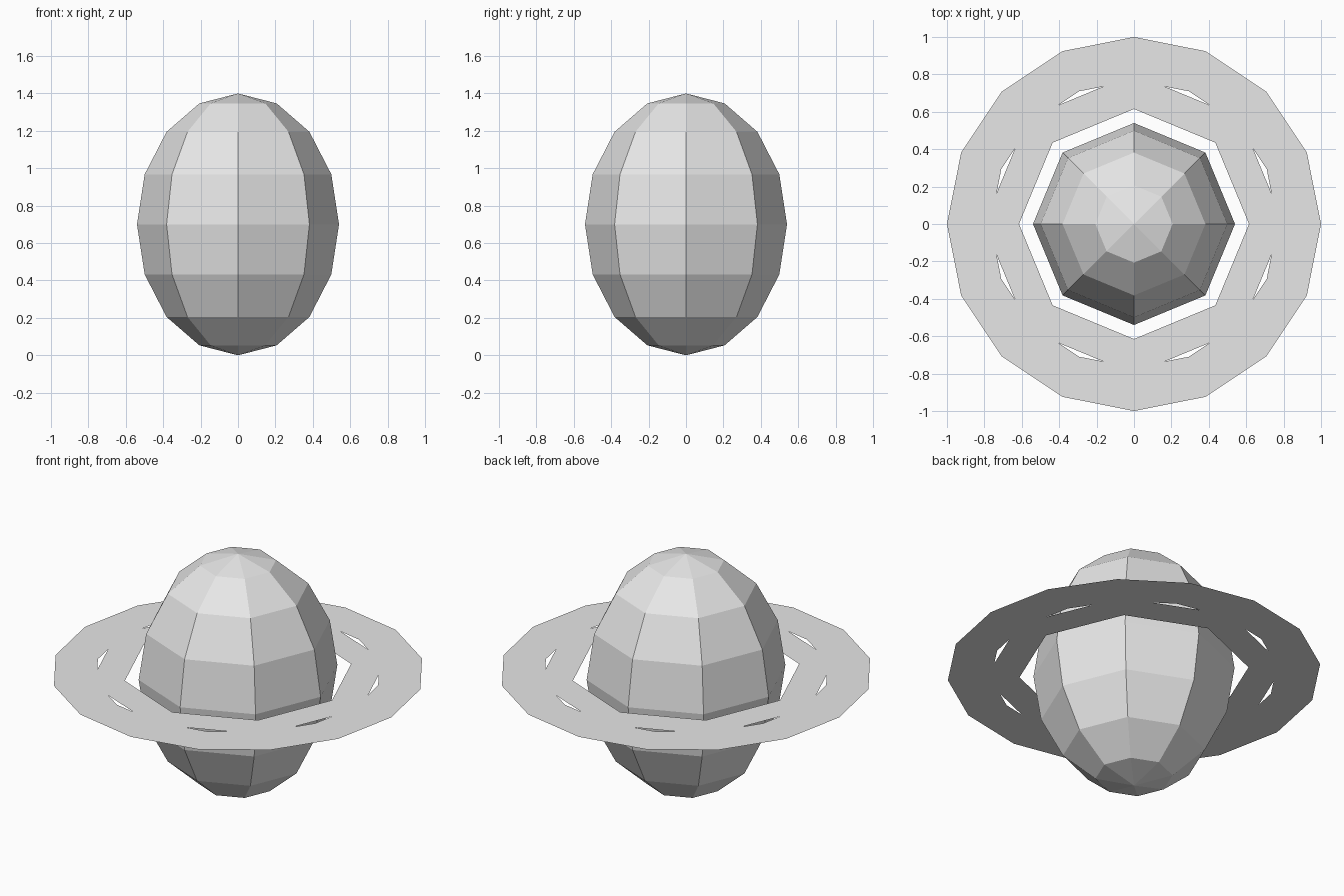
import bpy
import bmesh
from math import cos, sin, tau
from mathutils import Matrix

cube = bpy.data.objects.get("Cube")
if cube:
    bpy.data.objects.remove(cube, do_unlink=True)

HEIGHT = 1.4
MID = HEIGHT / 2

# One plain grey for the whole model
grey = bpy.data.materials.new("light_grey")
grey.use_nodes = True
colour = (0.8, 0.8, 0.8, 1)
grey.diffuse_color = colour
grey.node_tree.nodes["Principled BSDF"].inputs["Base Color"].default_value = colour


def add_object(name, bm, z):
    mesh = bpy.data.meshes.new(name)
    bm.to_mesh(mesh)
    bm.free()
    mesh.materials.append(grey)
    obj = bpy.data.objects.new(name, mesh)
    obj.location.z = z
    bpy.context.collection.objects.link(obj)
    return obj


def flat_ring(name, sides, inner, outer, z):
    """Sheet-thin ring of quads facing upward, with a corner on each axis."""
    bm = bmesh.new()
    loops = [[bm.verts.new((r * cos(tau * i / sides), r * sin(tau * i / sides), 0))
              for i in range(sides)] for r in (inner, outer)]
    for i in range(sides):
        j = (i + 1) % sides
        bm.faces.new((loops[0][i], loops[1][i], loops[1][j], loops[0][j]))
    return add_object(name, bm, z)


# Planet: faceted sphere stretched upward
bm = bmesh.new()
bmesh.ops.create_uvsphere(bm, u_segments=8, v_segments=8, radius=1,
                          matrix=Matrix.Diagonal((0.54, 0.54, MID, 1)))
add_object("planet_body", bm, MID)

# Rings: the coarser inner one leaves slivers of gap at the finer outer one
flat_ring("inner_ring", 8, 0.615, 0.803, MID)
flat_ring("outer_ring", 16, 0.768, 1.0, MID + 0.001)
